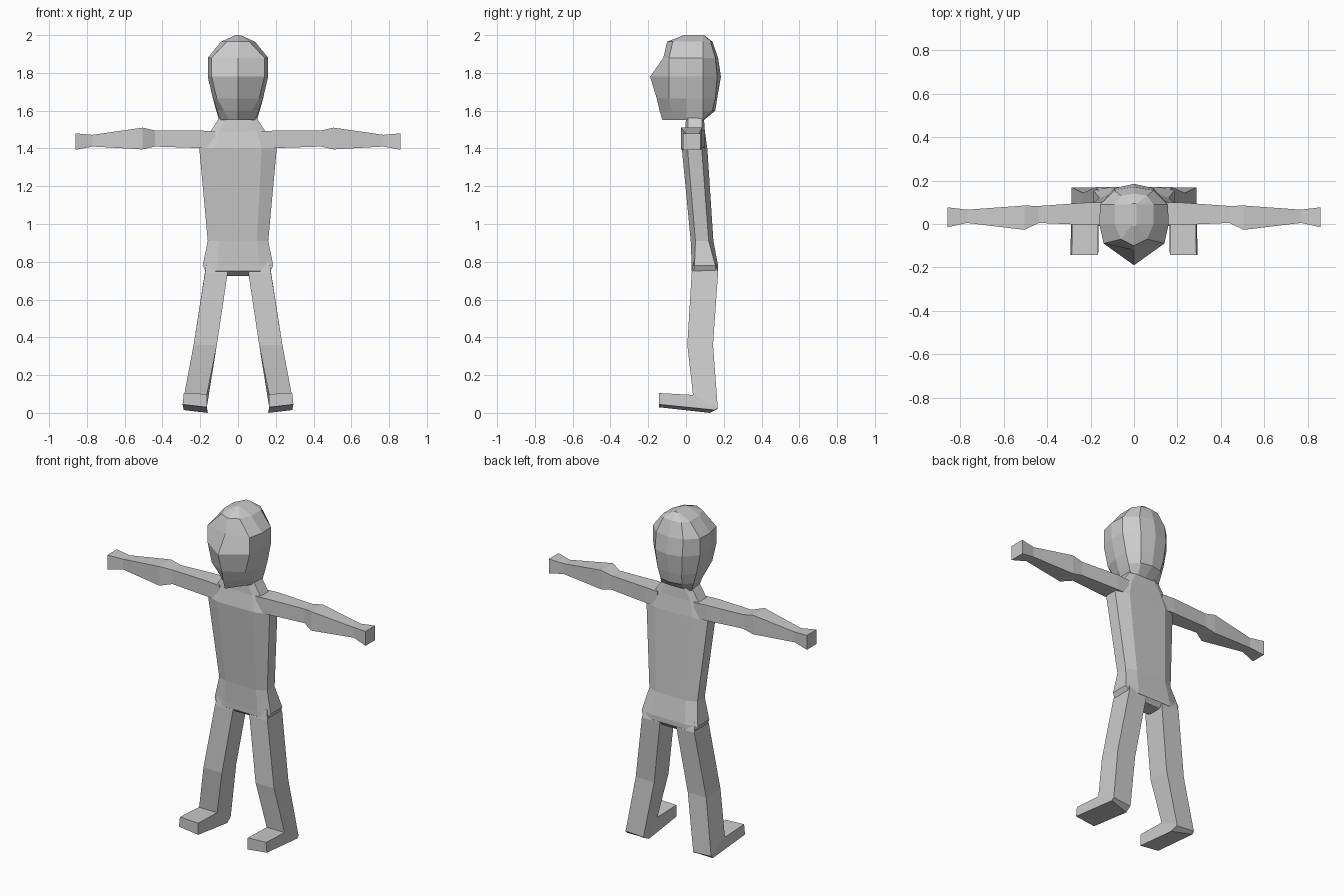
import bpy, bmesh


def loft(name, rings, mirror=False):
    """Skin a list of closed point rings with flat quads and cap both ends."""
    bm = bmesh.new()
    loops = [[bm.verts.new(p) for p in ring] for ring in rings]
    n = len(loops[0])
    for a, b in zip(loops, loops[1:]):
        for i in range(n):
            j = (i + 1) % n
            bm.faces.new((a[i], a[j], b[j], b[i]))
    bm.faces.new(loops[0])
    bm.faces.new(loops[-1])
    bmesh.ops.remove_doubles(bm, verts=bm.verts, dist=0.0005)
    bmesh.ops.recalc_face_normals(bm, faces=bm.faces)
    mesh = bpy.data.meshes.new(name)
    bm.to_mesh(mesh)
    bm.free()
    ob = bpy.data.objects.new(name, mesh)
    bpy.context.collection.objects.link(ob)
    if mirror:
        ob.modifiers.new("Mirror", 'MIRROR')
    return ob


def full_ring(half, z):
    """Front-to-back half outline (x, y) made symmetric about x = 0."""
    return [(x, y, z) for x, y in half] + [(-x, y, z) for x, y in half[-2:0:-1]]


# Head: pointed face ridge in front, rounded back, small crest on top
xs_ys = [
    (1.55, [(0, -.125), (.045, -.0625), (.09, 0), (.10, .09), (.05, .095), (0, .095)]),
    (1.60, [(0, -.14), (.073, -.074), (.11, 0), (.115, .09), (.07, .14), (0, .155)]),
    (1.665, [(0, -.155), (.112, -.09), (.132, 0), (.133, .09), (.08, .155), (0, .165)]),
    (1.78, [(0, -.19), (.14, -.09), (.16, 0), (.156, .09), (.09, .165), (0, .185)]),
    (1.88, [(0, -.12), (.14, -.09), (.16, 0), (.156, .09), (.09, .155), (0, .17)]),
    (1.965, [(0, -.10), (.06, -.07), (.09, 0), (.09, .09), (.06, .13), (0, .14)]),
    (2.0, [(0, -.01), (.01, -.005), (.012, 0), (.012, .09), (.01, .093), (0, .095)]),
]
loft("head", [full_ring(half, z) for z, half in xs_ys])


# Torso: z, inner half width, outer half width, front y, back y, corner chamfer
def torso_ring(z, a, b, f, k, c):
    return full_ring([(0, f), (a, f), (b, f + c), (b, k - c), (a, k), (0, k)], z)


loft("torso", [torso_ring(*r) for r in [
    (.725, .04, .06, .06, .15, .01),
    (.75, .11, .172, .03, .17, .01),
    (.78, .11, .187, .03, .17, .015),
    (.91, .10, .16, .025, .145, .025),
    (1.40, .125, .205, -.022, .113, .03),
    (1.49, .10, .145, -.005, .10, .015),
    (1.56, .06, .10, 0, .095, .01)]])

# Arms: x, front y, back y, low z, high z
loft("arms", [[(x, f, lo), (x, k, lo), (x, k, hi), (x, f, hi)] for x, f, k, lo, hi in [
    (.12, -.005, .10, 1.40, 1.49),
    (.20, -.005, .10, 1.402, 1.495),
    (.44, .005, .083, 1.41, 1.495),
    (.505, -.027, .085, 1.395, 1.51),
    (.77, .005, .066, 1.41, 1.472),
    (.86, -.015, .077, 1.393, 1.48)]], True)

# Legs and feet: front edge then back edge, each with its own x span, y and z
loft("legs", [[(a, f, zf), (b, f, zf), (b, k, zk), (a, k, zk)] for a, b, f, zf, k, zk in [
    (.05, .165, .04, .80, .155, .80),
    (.055, .175, .03, .74, .17, .745),
    (.112, .235, .007, .36, .143, .36),
    (.165, .285, .037, .095, .168, .03),
    ]] + [
    [(.165, -.143, .10), (.287, -.143, .105), (.287, .168, .03), (.165, .165, .02)],
    [(.165, -.143, .03), (.293, -.143, .045), (.287, .155, .015), (.16, .125, 0)],
], True)
